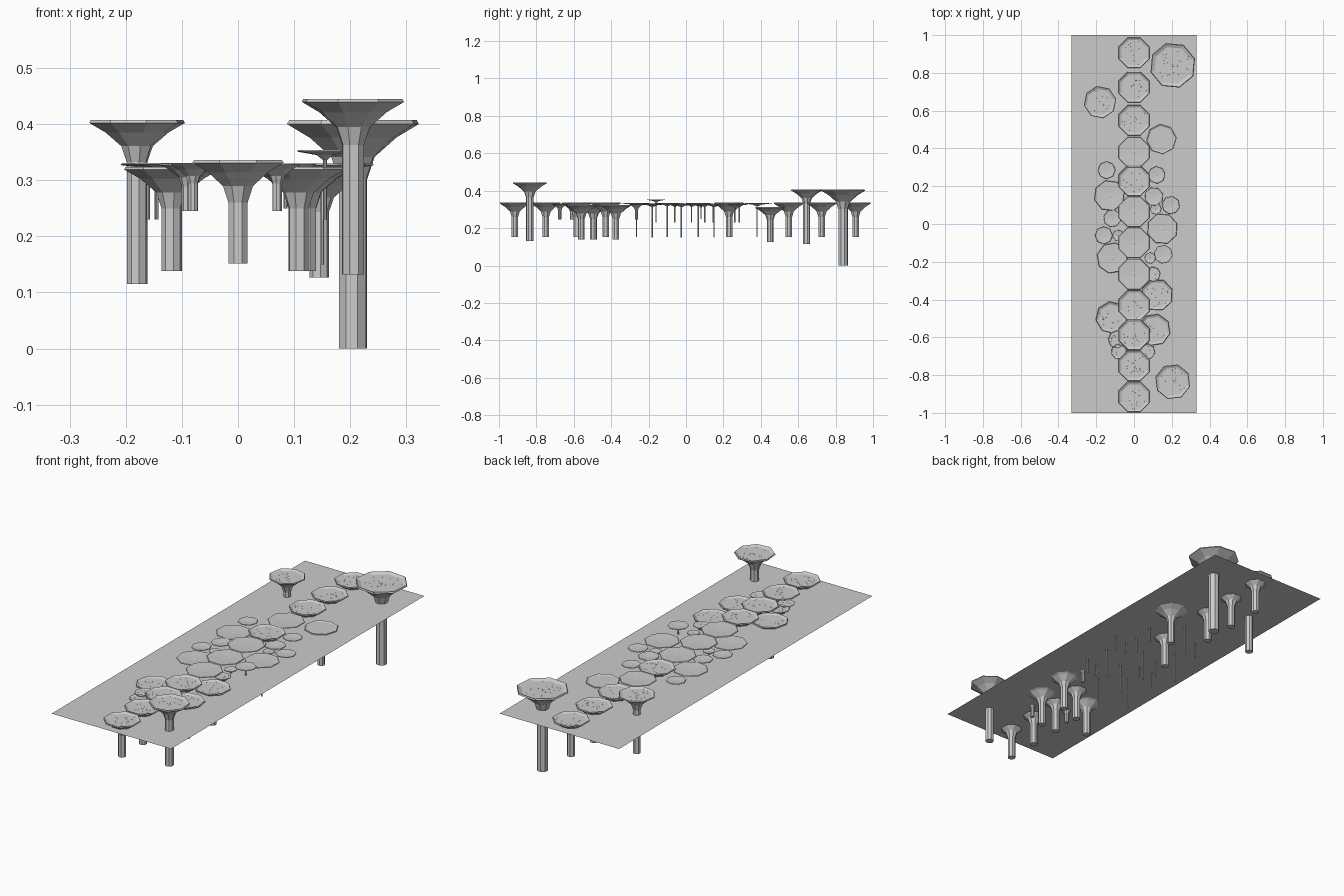
import bpy, bmesh, math, random
from mathutils import Vector

if "Cube" in bpy.data.objects:
    bpy.data.objects.remove(bpy.data.objects["Cube"])
random.seed(4)
SIDES = 8


def lathe(name, x, y, profile, rot):
    """Eight-sided flat-shaded turned part; r = 0 closes the end."""
    bm = bmesh.new()
    rings = []
    for r, z in profile:
        if r == 0:
            rings.append([bm.verts.new((0, 0, z))])
        else:
            rings.append([bm.verts.new((r * math.cos(rot + k * 2 * math.pi / SIDES),
                                        r * math.sin(rot + k * 2 * math.pi / SIDES), z))
                          for k in range(SIDES)])
    for a, b in zip(rings, rings[1:]):
        for k in range(SIDES):
            j = (k + 1) % SIDES
            if len(a) == 1:
                bm.faces.new((a[0], b[j], b[k]))
            elif len(b) == 1:
                bm.faces.new((a[k], a[j], b[0]))
            else:
                bm.faces.new((a[k], a[j], b[j], b[k]))
    bmesh.ops.recalc_face_normals(bm, faces=bm.faces)
    me = bpy.data.meshes.new(name)
    bm.to_mesh(me)
    bm.free()
    ob = bpy.data.objects.new(name, me)
    ob.location = (x, y, 0)
    bpy.context.collection.objects.link(ob)
    return ob


def speckles(name, x, y, r, z, n):
    """Tiny raised pebbles scattered over a dished cap top."""
    bm = bmesh.new()
    for _ in range(n):
        d, a = 0.82 * r * math.sqrt(random.random()), random.uniform(0, 2 * math.pi)
        s = 0.0035
        c = Vector((d * math.cos(a), d * math.sin(a), z))
        base = [bm.verts.new(c + Vector((s * math.cos(a + k * 2.094), s * math.sin(a + k * 2.094), -0.002)))
                for k in range(3)]
        tip = bm.verts.new(c + Vector((0, 0, 0.0015)))
        for k in range(3):
            bm.faces.new((base[k], base[(k + 1) % 3], tip))
    me = bpy.data.meshes.new(name)
    bm.to_mesh(me)
    bm.free()
    ob = bpy.data.objects.new(name, me)
    ob.location = (x, y, 0)
    bpy.context.collection.objects.link(ob)


def column(name, x, y, r, top, base, rot=math.pi / 8, dots=True):
    """Flared column with a lipped, slightly dished cap."""
    s = 0.215 * r
    lathe(name, x, y, [(0, base), (s, base), (s, top - 0.86 * r), (0.33 * r, top - 0.53 * r),
                       (0.66 * r, top - 0.25 * r), (r, top - 0.055 * r), (0.97 * r, top),
                       (0.82 * r, top - 0.07 * r), (0, top - 0.08 * r)], rot)
    if dots:
        speckles(name + "_speckles", x, y, r, top - 0.075 * r, int(5000 * r * r))


def pad(name, x, y, r, top, base, rot=math.pi / 8):
    """Thin floating leaf on a slim stem."""
    s = 0.0035
    lathe(name, x, y, [(0, base), (s, base), (s, top - 0.018), (0.3 * r, top - 0.009),
                       (r, top - 0.003), (0.97 * r, top), (0.15 * r, top - 0.003),
                       (0, top - 0.001)], rot)


# water sheet
bpy.ops.mesh.primitive_plane_add(size=1, location=(0, 0, 0.308))
water = bpy.context.object
water.name = "water_sheet"
water.scale = (0.66, 2, 1)

# central walkway
for i, y in enumerate((0.907, 0.725, 0.55, 0.23, -0.43, -0.585, -0.75, -0.915)):
    column(f"walkway_column_{i}", 0, y, 0.0875, 0.336, 0.152)
for i, y in enumerate((0.38, 0.065, -0.10, -0.265)):
    pad(f"walkway_pad_{i}", 0, y, 0.0875, 0.335, 0.152)

# tall columns standing apart, and one nearly submerged
column("tall_column_right", 0.205, 0.84, 0.123, 0.407, 0.0, 0.3)
column("tall_column_left", -0.18, 0.645, 0.087, 0.407, 0.115, 0.2)
column("tall_column_front", 0.205, -0.835, 0.095, 0.445, 0.132, 0.5)
column("sunken_column", 0.145, 0.45, 0.08, 0.312, 0.127, 0.1, dots=False)

# columns beside the walkway
for i, (x, y) in enumerate(((-0.118, -0.495), (0.122, -0.375), (0.108, -0.56))):
    column(f"side_column_{i}", x, y, 0.086, 0.324, 0.138, 0.15 + 0.2 * i)
for i, (x, y, r) in enumerate(((-0.09, -0.61, 0.048), (-0.08, -0.675, 0.042),
                               (0.07, -0.675, 0.042), (0.10, -0.265, 0.04))):
    column(f"small_column_{i}", x, y, r, 0.33, 0.245, 0.3 * i)

# leaf pads beside the walkway: x, y, radius, top, stem foot
pads = ((-0.145, 0.285, 0.047, 0.33, 0.23), (-0.13, 0.15, 0.083, 0.33, 0.15),
        (-0.115, 0.03, 0.047, 0.33, 0.23), (-0.16, -0.06, 0.047, 0.331, 0.23),
        (-0.085, -0.06, 0.03, 0.328, 0.25), (-0.115, -0.18, 0.083, 0.331, 0.15),
        (0.12, 0.26, 0.046, 0.33, 0.23), (0.105, 0.145, 0.05, 0.33, 0.23),
        (0.195, 0.10, 0.048, 0.33, 0.23), (0.115, 0.08, 0.03, 0.327, 0.25),
        (0.15, -0.025, 0.083, 0.33, 0.15), (0.155, -0.16, 0.05, 0.354, 0.23),
        (0.085, -0.18, 0.03, 0.328, 0.25))
for i, p in enumerate(pads):
    pad(f"leaf_pad_{i}", *p, rot=0.27 * i)
